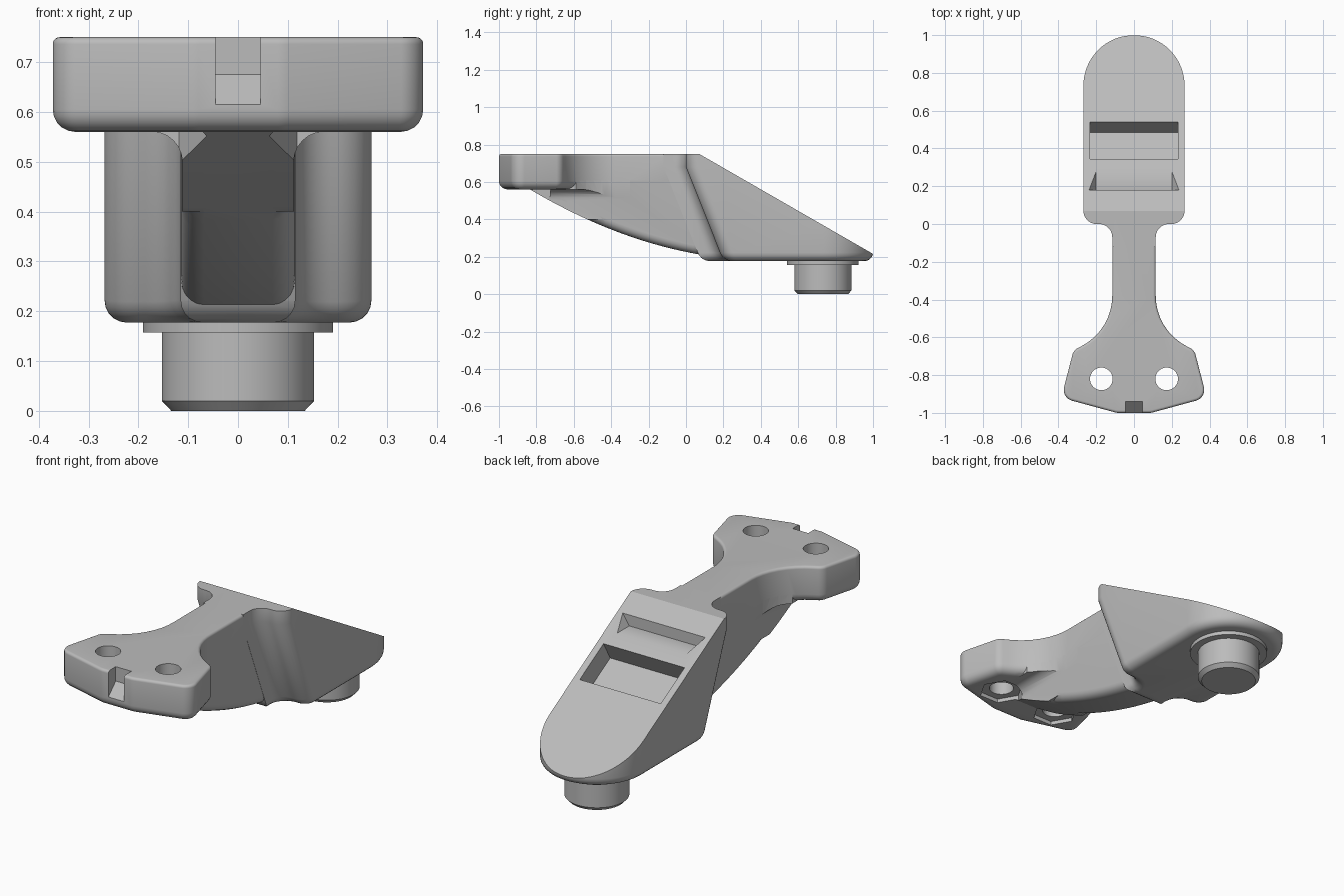
import bpy, bmesh, math
from mathutils import Vector

cube = bpy.data.objects.get("Cube")
if cube:
    bpy.data.objects.remove(cube, do_unlink=True)

grey = bpy.data.materials.new("plain_grey")
grey.use_nodes = True
COLOUR = (0.5, 0.5, 0.5, 1)
grey.diffuse_color = COLOUR
grey.node_tree.nodes["Principled BSDF"].inputs["Base Color"].default_value = COLOUR


def rounded(corners, steps=8):
    """Open 2D path from (x, y, radius) corners; both ends have radius 0."""
    path = []
    for i, (x, y, r) in enumerate(corners):
        p = Vector((x, y))
        if r == 0:
            path.append(p)
            continue
        a = (Vector(corners[i - 1][:2]) - p).normalized()
        b = (Vector(corners[i + 1][:2]) - p).normalized()
        half = a.angle(b) / 2
        centre = p + (a + b).normalized() * r / math.sin(half)
        start = p + a * r / math.tan(half) - centre
        end = p + b * r / math.tan(half) - centre
        for k in range(steps + 1):
            t = k / steps
            path.append(centre + (start * (1 - t) + end * t).normalized() * r)
    return path


def mirrored(half):
    return half + [Vector((-p.x, p.y)) for p in reversed(half) if p.x > 1e-5]


def loft(name, rings, bevels=(), cut=None):
    """Closed solid through rings; bevels are (edge rule, size)."""
    bm = bmesh.new()
    loops = [[bm.verts.new(p) for p in ring] for ring in rings]
    n = len(loops[0])
    for lo, hi in zip(loops, loops[1:]):
        for i in range(n):
            j = (i + 1) % n
            bm.faces.new((lo[i], lo[j], hi[j], hi[i]))
    bm.faces.new(loops[0])
    bm.faces.new(loops[-1])
    bmesh.ops.recalc_face_normals(bm, faces=bm.faces)
    for rule, size in bevels:
        bm.normal_update()
        edges = [e for e in bm.edges if rule(e)]
        bmesh.ops.bevel(bm, geom=edges, offset=size, segments=5, profile=0.5,
                        affect='EDGES', clamp_overlap=True)
    if cut:
        res = bmesh.ops.bisect_plane(bm, geom=bm.verts[:] + bm.edges[:] + bm.faces[:],
                                     plane_co=cut[0], plane_no=cut[1], clear_outer=True)
        rim = [e for e in res["geom_cut"] if isinstance(e, bmesh.types.BMEdge)]
        bmesh.ops.edgeloop_fill(bm, edges=rim)
    bmesh.ops.recalc_face_normals(bm, faces=bm.faces)
    mesh = bpy.data.meshes.new(name)
    bm.to_mesh(mesh)
    bm.free()
    mesh.materials.append(grey)
    ob = bpy.data.objects.new(name, mesh)
    bpy.context.collection.objects.link(ob)
    return ob


def along_z(name, path, z0, z1, **kw):
    return loft(name, [[(p.x, p.y, z) for p in path] for z in (z0, z1)], **kw)


def along_x(name, path, x0, x1, **kw):
    return loft(name, [[(x, p[0], p[1]) for p in path] for x in (x0, x1)], **kw)


def along_y(name, path, y0, y1, **kw):
    return loft(name, [[(p[0], y, p[1]) for p in path] for y in (y0, y1)], **kw)


def circle(x, y, r, n):
    return [Vector((x + r * math.cos(2 * math.pi * k / n),
                    y + r * math.sin(2 * math.pi * k / n))) for k in range(n)]


def combine(ob, tool, operation):
    mod = ob.modifiers.new(operation.lower(), 'BOOLEAN')
    mod.operation, mod.object, mod.solver = operation, tool, 'EXACT'
    bpy.context.view_layer.objects.active = ob
    bpy.ops.object.modifier_apply(modifier=mod.name)
    bpy.data.objects.remove(tool, do_unlink=True)


def smooth(ob):
    bpy.ops.object.select_all(action='DESELECT')
    ob.select_set(True)
    bpy.context.view_layer.objects.active = ob
    bpy.ops.object.shade_smooth_by_angle(angle=math.radians(30))


def edge_at(z):
    return lambda e: all(abs(v.co.z - z) < 1e-4 for v in e.verts)


TOP, BOTTOM, PLATE = 0.75, 0.177, 0.56
slope_start = Vector((0, 0.07, TOP))
slope_normal = Vector((0, 0.535, 0.93)).normalized()

# Wedge body: leaning front, round back, sloped top
half = rounded([(0, -0.12, 0), (0.115, -0.12, 0), (0.115, 0, 0.07), (0.268, 0, 0.07),
                (0.268, 0.732, 0)])
back = [Vector((0.268 * math.cos(a), 0.732 + 0.268 * math.sin(a)))
        for a in (math.pi / 2 * k / 16 for k in range(1, 17))]
outline = mirrored(half + back)


def body_ring(z, shift):
    return [(p.x, p.y + (shift if p.y < 0.3 else 0), z) for p in outline]


bracket = loft("bracket", [body_ring(BOTTOM, 0.2), body_ring(0.68, 0), body_ring(TOP, 0)],
               bevels=[(edge_at(BOTTOM), 0.045)], cut=(slope_start, slope_normal))

# Mounting plate with flared neck
plan = mirrored(rounded([(0, 0.05, 0), (0.115, 0.05, 0), (0.115, -0.56, 0.3),
                         (0.32, -0.669, 0.055), (0.385, -0.92, 0.06),
                         (0.09, -1, 0.08), (0, -1, 0)]))
plate = along_z("plate", plan, PLATE, TOP,
                bevels=[(edge_at(PLATE), 0.045), (edge_at(TOP), 0.014)])
combine(bracket, plate, 'UNION')

# Curved rib under the neck
ys = [-0.86 + 1.26 * k / 24 for k in range(25)]
side = [(y, 0.179 + 0.231 * (0.45 - y) ** 2) for y in ys]
side += [(0.4, 0.3), (0.05, 0.73), (-0.86, 0.73)]


def rib_edge(e):
    n = [f.normal for f in e.link_faces]
    return any(abs(v.x) > 0.9 for v in n) and any(v.z < -0.5 for v in n)


rib = along_x("rib", side, -0.114, 0.114, bevels=[(rib_edge, 0.045)])
combine(bracket, rib, 'UNION')

# Concave blend between rib and plate
section = mirrored(rounded([(0, 0.4, 0), (0.112, 0.4, 0), (0.112, PLATE, 0.06),
                            (0.2, PLATE, 0), (0.2, 0.61, 0), (0, 0.61, 0)]))
blend = along_y("blend", section, -0.86, -0.3)
combine(blend, along_z("plan_limit", plan, 0.2, 0.7), 'INTERSECT')
combine(blend, along_x("side_limit", side, -0.5, 0.5), 'INTERSECT')
combine(bracket, blend, 'UNION')

# Bolt holes with hexagonal nut pockets below
for x in (-0.173, 0.173):
    combine(bracket, along_z("bolt_hole", circle(x, -0.82, 0.06, 32), 0.3, 0.9), 'DIFFERENCE')
    combine(bracket, along_z("nut_pocket", circle(x, -0.82, 0.11, 6), 0.3, 0.58), 'DIFFERENCE')

# Front notch with sloped floor
notch = [(-1.1, 0.8), (-0.94, 0.8), (-0.94, 0.675), (-1, 0.615), (-1.1, 0.515)]
combine(bracket, along_x("notch", notch, -0.045, 0.045), 'DIFFERENCE')

# Step recess with level floor and flared sides
step = [(-0.2, 0.63), (0.2, 0.63), (0.28, 0.75), (-0.28, 0.75)]
combine(bracket, along_y("step_recess", step, 0.18, 0.34), 'DIFFERENCE')


# Square recess sunk at right angles to the slope
def on_slope(y, depth):
    drop = slope_normal.y / slope_normal.z
    p = Vector((0, y, TOP - (y - slope_start.y) * drop)) - slope_normal * depth
    return (p.y, p.z)


pocket = [on_slope(0.345, -0.05), on_slope(0.54, -0.05), on_slope(0.54, 0.11), on_slope(0.345, 0.11)]
combine(bracket, along_x("slope_recess", pocket, -0.233, 0.233), 'DIFFERENCE')
smooth(bracket)

# Collar and chamfered peg
collar = along_z("collar", circle(0, 0.732, 0.191, 64), 0.157, 0.19)
peg = loft("peg", [[(p.x, p.y, z) for p in circle(0, 0.732, r, 64)]
                   for z, r in ((0, 0.134), (0.02, 0.153), (0.17, 0.153))])
smooth(collar)
smooth(peg)
